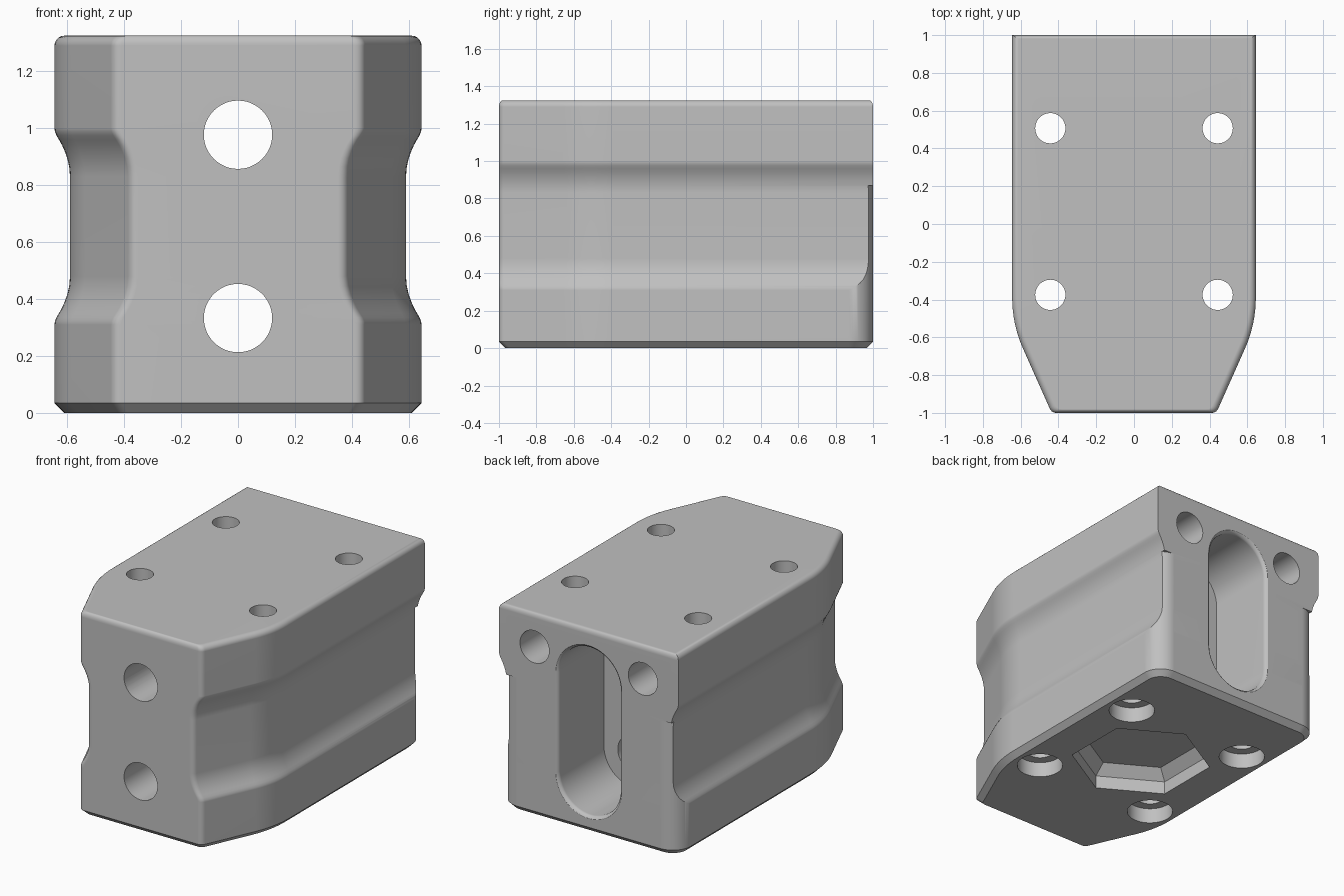
import bpy, bmesh
from math import sin, cos, tan, pi, radians
from mathutils import Vector

cube = bpy.data.objects.get("Cube")
if cube:
    bpy.data.objects.remove(cube, do_unlink=True)

grey = bpy.data.materials.new("machined grey")
grey.use_nodes = True
colour = (0.53, 0.53, 0.53, 1)
grey.diffuse_color = colour
grey.node_tree.nodes["Principled BSDF"].inputs["Base Color"].default_value = colour

HALF, HEIGHT, TAPER = 0.645, 1.325, radians(24)
CHAMFER, MID = 0.035, 0.655


def loft(name, rings):
    """Closed solid skinned through rings of equal point count."""
    bm = bmesh.new()
    loops = [[bm.verts.new(p) for p in ring] for ring in rings]
    n = len(loops[0])
    for a, b in zip(loops, loops[1:]):
        for i in range(n):
            j = (i + 1) % n
            bm.faces.new((a[i], a[j], b[j], b[i]))
    bm.faces.new(loops[0])
    bm.faces.new(loops[-1])
    bmesh.ops.recalc_face_normals(bm, faces=bm.faces)
    mesh = bpy.data.meshes.new(name)
    bm.to_mesh(mesh)
    bm.free()
    mesh.materials.append(grey)
    obj = bpy.data.objects.new(name, mesh)
    bpy.context.collection.objects.link(obj)
    return obj


def plan(z, side, end):
    """Tapered plan outline, inset at the sides and at the two ends."""
    radius, cx, cy = 0.66 - side, HALF - 0.66, -0.39
    half = [(HALF - side, 1 - end)]
    half += [(cx + radius * cos(TAPER * k / 8), cy - radius * sin(TAPER * k / 8))
             for k in range(9)]
    # Soft corner between the tapered flank and the front face
    x, y = half[-1]
    front = -1 + end
    corner = Vector((x - (y - front) * tan(TAPER), front))
    p = corner + Vector((sin(TAPER), cos(TAPER))) * 0.026
    q = corner - Vector((0.026, 0))
    for k in range(6):
        t = k / 5
        half.append(tuple(p * (1 - t) ** 2 + corner * 2 * t * (1 - t) + q * t * t))
    whole = half + [(-x, y) for x, y in reversed(half)]
    return [(x, y, z) for x, y in whole]


# Body: chamfered base, side grooves, rounded top edge
groove = [(0.31, 0), (0.322, 0.002), (0.335, 0.007), (0.35, 0.016), (0.37, 0.027),
          (0.39, 0.036), (0.415, 0.045), (0.445, 0.052), (0.48, 0.055)]
levels = [(0, CHAMFER, CHAMFER), (CHAMFER, 0, 0)]
levels += [(z, s, 0) for z, s in groove]
levels += [(2 * MID - z, s, 0) for z, s in reversed(groove)]
for k in range(6):
    a = k / 5 * pi / 2
    levels.append((HEIGHT - 0.035 * (1 - sin(a)), 0.035 * (1 - cos(a)), 0.02 * (1 - cos(a))))
body = loft("block_body", [plan(*level) for level in levels])


def cut(rings):
    tool = loft("cutter", rings)
    tool.hide_render = True
    mod = body.modifiers.new("cut", "BOOLEAN")
    mod.operation, mod.solver, mod.object = "DIFFERENCE", "EXACT", tool
    bpy.context.view_layer.objects.active = body
    bpy.ops.object.modifier_apply(modifier=mod.name)
    bpy.data.objects.remove(tool, do_unlink=True)


def ring_z(x, y, z, r, n=48, turn=0):
    return [(x + r * cos(turn + 2 * pi * k / n), y + r * sin(turn + 2 * pi * k / n), z)
            for k in range(n)]


def ring_y(x, y, z, r, n=48):
    return [(px, y, pz) for px, pz, _ in ring_z(x, z, 0, r, n)]


def slot_ring(y, r):
    """Upright capsule outline."""
    pts = []
    for k in range(50):
        a = pi * (k if k < 25 else k - 1) / 24
        lift = 0.325 if k < 25 else -0.325
        pts.append((r * cos(a), y, MID + lift + r * sin(a)))
    return pts


# Rounded lower rear corners, ending under the upper shoulder
R = 0.13
for side in (-1, 1):
    rings = []
    for z, d in ((-CHAMFER, 2 * CHAMFER), (CHAMFER, 0), (0.87, 0)):
        cx, cy = HALF - R, 1 - R
        pts = [(cx + (R - d) * cos(pi / 2 * k / 16), cy + (R - d) * sin(pi / 2 * k / 16))
               for k in range(17)]
        pts += [(cx, cy + 0.3), (cx + 0.3, cy + 0.3), (cx + 0.3, cy)]
        rings.append([(side * x, y, z) for x, y in pts])
    cut(rings)

# Rear slot with a softened rim
cut([slot_ring(y, r) for y, r in
     ((0.53, 0.22), (0.975, 0.22), (0.988, 0.224), (0.996, 0.232), (1.004, 0.244))])

# Two bores from the front into the slot
for z in (0.333, 0.977):
    cut([ring_y(0, -1.1, z, 0.12), ring_y(0, 0.6, z, 0.12)])

# Blind rear holes
for x in (-0.39, 0.39):
    cut([ring_y(x, 0.62, 1.105, 0.105), ring_y(x, 1.1, 1.105, 0.105)])

# Vertical bolt holes with counterbores underneath
for x in (-0.443, 0.443):
    for y in (-0.375, 0.507):
        cut([ring_z(x, y, z, r) for z, r in
             ((-0.1, 0.14), (0.1, 0.14), (0.1, 0.08), (1.5, 0.08))])

# Hexagonal pocket in the base
cut([ring_z(0, 0.065, z, r, 6, pi / 2) for z, r in
     ((-0.1, 0.43), (0.085, 0.43), (0.15, 0.36))])

# Smooth curves, crisp edges
bpy.ops.object.select_all(action="DESELECT")
body.select_set(True)
bpy.context.view_layer.objects.active = body
bpy.ops.object.shade_smooth_by_angle(angle=radians(30))
weighted = body.modifiers.new("weighted_normals", "WEIGHTED_NORMAL")
weighted.keep_sharp = True
